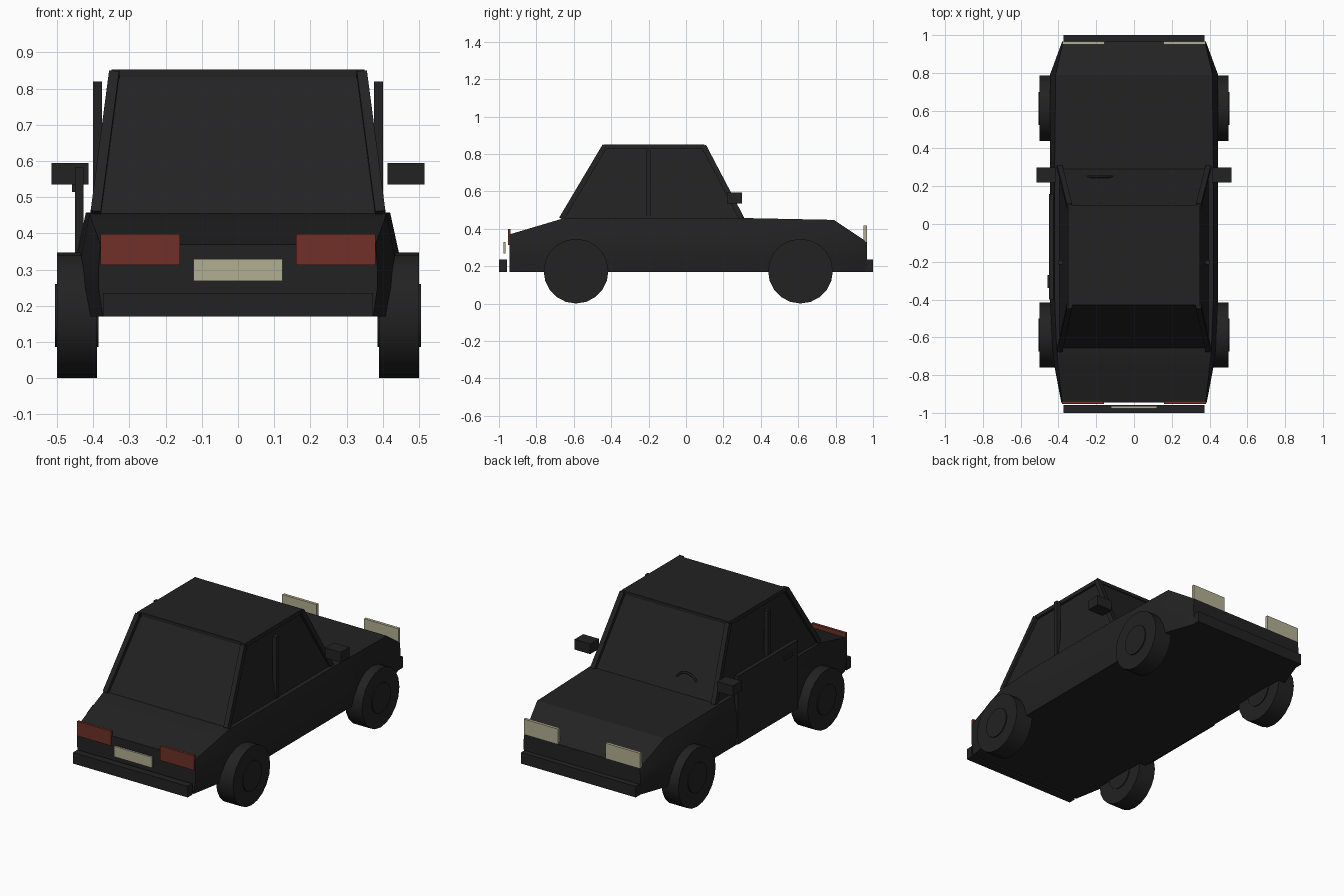
import bpy, bmesh, math
from mathutils import Vector

cube = bpy.data.objects.get("Cube")
if cube:
    bpy.data.objects.remove(cube, do_unlink=True)


def material(name, rgb):
    m = bpy.data.materials.new(name)
    m.use_nodes = True
    m.diffuse_color = (*rgb, 1)
    m.node_tree.nodes["Principled BSDF"].inputs["Base Color"].default_value = (*rgb, 1)
    return m


BLACK = material("black_paint", (0.016, 0.016, 0.016))
CREAM = material("cream_lamp", (0.45, 0.43, 0.29))
RED = material("red_lamp", (0.16, 0.03, 0.02))


def finish(name, bm, mat, smooth=None):
    bmesh.ops.recalc_face_normals(bm, faces=bm.faces)
    mesh = bpy.data.meshes.new(name)
    bm.to_mesh(mesh)
    bm.free()
    mesh.materials.append(mat)
    ob = bpy.data.objects.new(name, mesh)
    bpy.context.collection.objects.link(ob)
    if smooth:
        bpy.ops.object.select_all(action="DESELECT")
        ob.select_set(True)
        bpy.context.view_layer.objects.active = ob
        bpy.ops.object.shade_smooth_by_angle(angle=math.radians(smooth))
    return ob


def loft(name, sections, mat, smooth=None):
    """Skin a list of closed sections and cap both ends."""
    bm = bmesh.new()
    rings = [[bm.verts.new(p) for p in s] for s in sections]
    n = len(rings[0])
    for a, b in zip(rings, rings[1:]):
        for i in range(n):
            j = (i + 1) % n
            bm.faces.new((a[i], a[j], b[j], b[i]))
    bm.faces.new(rings[0])
    bm.faces.new(rings[-1])
    return finish(name, bm, mat, smooth)


def box(name, x, y, z, mat=BLACK):
    return loft(name, [[(x[0], y[0], h), (x[1], y[0], h), (x[1], y[1], h), (x[0], y[1], h)]
                       for h in z], mat)


def bar(name, a, b, width):
    """Square bar between two points."""
    a, b = Vector(a), Vector(b)
    d = (b - a).normalized()
    u = d.cross(Vector((1, 0, 0))).normalized() * width / 2
    v = d.cross(u).normalized() * width / 2
    return loft(name, [[p + u + v, p + u - v, p - u - v, p - u + v] for p in (a, b)], BLACK)


# Lower body: stations of y, widest half width, top half width, top height
stations = [(-0.945, 0.385, 0.38, 0.37), (-0.76, 0.42, 0.4, 0.425), (-0.66, 0.432, 0.41, 0.455),
            (-0.4, 0.445, 0.42, 0.458), (0.3, 0.445, 0.42, 0.458), (0.79, 0.445, 0.415, 0.448),
            (0.967, 0.38, 0.375, 0.33)]
body = []
for y, w, t, top in stations:
    half = [(w * 0.97, 0.17), (w, 0.25), (w, 0.25 + (top - 0.25) * 0.45), (t, top)]
    body.append([(x, y, z) for x, z in half] + [(-x, y, z) for x, z in reversed(half)])
loft("body", body, BLACK, 30)

# Cabin with framed windows
cabin = []
for w, y0, y1, z in ((0.395, -0.66, 0.295, 0.45), (0.335, -0.425, 0.09, 0.84)):
    cabin.append([(-w, y0, z), (w, y0, z), (w, y1, z), (-w, y1, z)])
loft("cabin", cabin, BLACK)
box("roof", (-0.34, 0.34), (-0.43, 0.1), (0.832, 0.852))

for side, s in (("right", -1), ("left", 1)):
    def span(a, b):
        return tuple(sorted((s * a, s * b)))

    bar(side + "_windscreen_pillar", (s * 0.393, 0.298, 0.455), (s * 0.342, 0.095, 0.842), 0.028)
    bar(side + "_rear_pillar", (s * 0.393, -0.665, 0.455), (s * 0.342, -0.435, 0.842), 0.028)
    bar(side + "_roof_rail", (s * 0.338, -0.44, 0.84), (s * 0.338, 0.1, 0.84), 0.024)
    box(side + "_door_pillar", span(0.375, 0.4), (-0.215, -0.19), (0.44, 0.82))
    box(side + "_mirror", span(0.413, 0.515), (0.22, 0.3), (0.535, 0.595))
    box(side + "_headlamp", span(0.155, 0.378), (0.95, 0.967), (0.33, 0.418), CREAM)
    box(side + "_tail_lamp", span(0.16, 0.38), (-0.952, -0.937), (0.313, 0.398), RED)

    # Wheels with raised hubs
    for end, y in (("rear", -0.588), ("front", 0.612)):
        for part, r, x0, x1, n in (("wheel", 0.173, 0.39, 0.5, 20), ("hub", 0.087, 0.385, 0.506, 20)):
            rings = [[(s * x, y + r * math.sin(i * math.tau / n), 0.174 + r * math.cos(i * math.tau / n))
                      for i in range(n)] for x in (x0, x1)]
            loft(f"{side}_{end}_{part}", rings, BLACK, 30)

# Bumpers and plate
box("rear_bumper", (-0.373, 0.373), (-1, -0.957), (0.17, 0.235))
box("front_bumper", (-0.373, 0.373), (0.957, 1), (0.17, 0.235))
box("rear_plate", (-0.123, 0.123), (-0.976, -0.964), (0.268, 0.33), CREAM)

# Raised door on one side with its handle
box("door_panel", (-0.45, -0.427), (-0.4, 0.16), (0.18, 0.582))
box("door_handle", (-0.458, -0.445), (-0.34, -0.27), (0.515, 0.535))

# Steering wheel
bpy.ops.mesh.primitive_torus_add(major_radius=0.075, minor_radius=0.006, major_segments=24,
                                 minor_segments=8, location=(-0.18, 0.25, 0.49),
                                 rotation=(math.pi / 2, 0, 0))
wheel = bpy.context.object
wheel.name = "steering_wheel"
wheel.data.materials.append(BLACK)
bpy.ops.object.shade_smooth()
